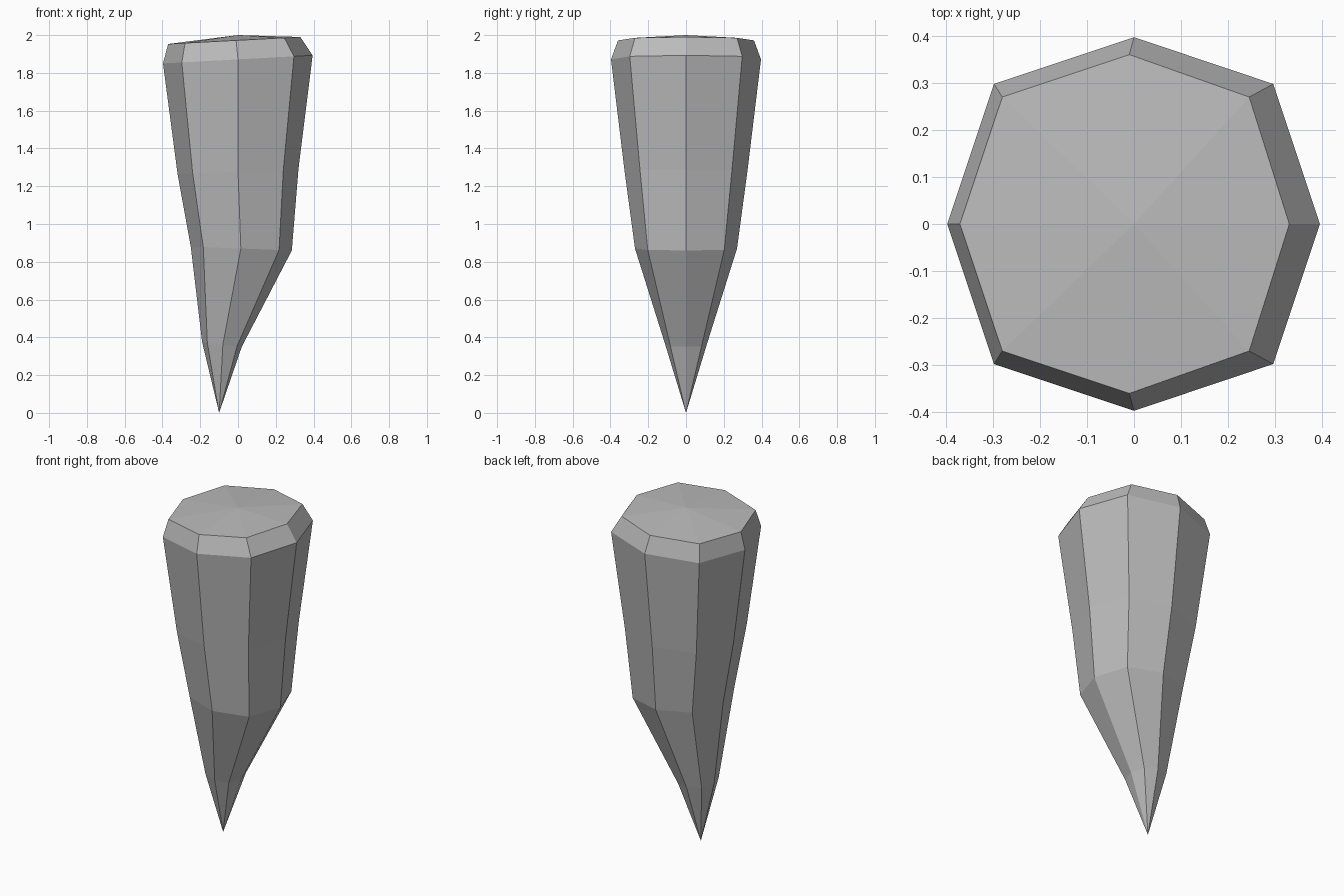
import bpy
import bmesh
from math import cos, sin, pi

cube = bpy.data.objects.get("Cube")
if cube:
    bpy.data.objects.remove(cube, do_unlink=True)

SIDES = 8

stone = bpy.data.materials.new("grey stone")
stone.use_nodes = True
grey = (0.5, 0.5, 0.5, 1)
stone.diffuse_color = grey
stone.node_tree.nodes["Principled BSDF"].inputs["Base Color"].default_value = grey

# Cross-sections from low to high: left x, middle x, right x, half depth, left z, right z
RINGS = [
    (-0.19, -0.08, 0.02, 0.11, 0.375, 0.35),
    (-0.25, 0.015, 0.285, 0.27, 0.88, 0.86),
    (-0.32, 0.0, 0.32, 0.325, 1.265, 1.29),
    (-0.397, 0.0, 0.395, 0.397, 1.85, 1.893),
    (-0.37, -0.01, 0.33, 0.36, 1.953, 1.99),
]


def add_ring(bm, left, mid, right, depth, z_left, z_right):
    """Eight-sided, slightly tilted ring with uneven left and right halves."""
    verts = []
    for i in range(SIDES):
        c, s = cos(2 * pi * i / SIDES), sin(2 * pi * i / SIDES)
        # diagonal corners stand slightly further out than a regular octagon
        k = 1.0 if i % 2 == 0 else 1.06
        x = mid + c * k * ((right - mid) if c > 0 else (mid - left))
        z = z_left + (z_right - z_left) * (x - left) / (right - left)
        verts.append(bm.verts.new((x, s * k * depth, z)))
    return verts


bm = bmesh.new()
tip = bm.verts.new((-0.10, 0, 0))
apex = bm.verts.new((0, 0, 2))
rings = [add_ring(bm, *r) for r in RINGS]

# Pointed tip, faceted walls and shallow cap
for i in range(SIDES):
    j = (i + 1) % SIDES
    bm.faces.new((tip, rings[0][j], rings[0][i]))
    for low, high in zip(rings, rings[1:]):
        bm.faces.new((low[i], low[j], high[j], high[i]))
    bm.faces.new((rings[-1][i], rings[-1][j], apex))

bmesh.ops.recalc_face_normals(bm, faces=bm.faces)
mesh = bpy.data.meshes.new("stone_spike")
bm.to_mesh(mesh)
bm.free()
mesh.materials.append(stone)
spike = bpy.data.objects.new("stone_spike", mesh)
bpy.context.collection.objects.link(spike)
